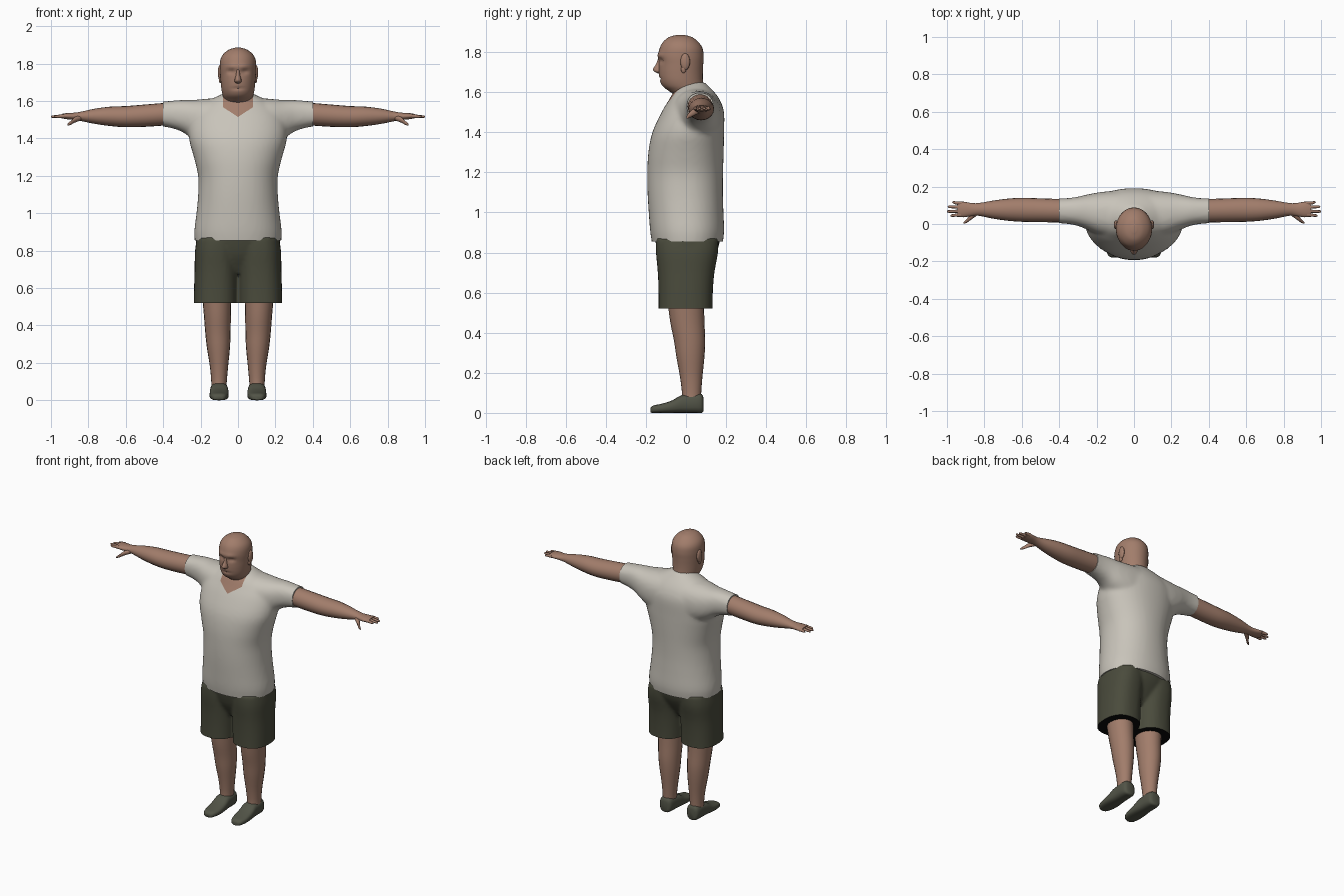
import bpy, bmesh, math
from mathutils import Vector


def material(name, rgb):
    m = bpy.data.materials.new(name)
    m.diffuse_color = (*rgb, 1)
    return m


SKIN = material("skin", (0.36, 0.205, 0.147))
SHIRT = material("off_white", (0.58, 0.55, 0.49))
SHORTS = material("olive", (0.068, 0.070, 0.045))
SHOES = material("grey_green", (0.084, 0.088, 0.063))
DARK = material("dark_lining", (0.003, 0.003, 0.003))


def finish(bm, name, mats):
    me = bpy.data.meshes.new(name)
    bmesh.ops.recalc_face_normals(bm, faces=bm.faces)
    bm.to_mesh(me)
    bm.free()
    ob = bpy.data.objects.new(name, me)
    bpy.context.collection.objects.link(ob)
    for m in mats:
        me.materials.append(m)
    return ob


def spline(rings, steps):
    """Catmull-Rom interpolation through ring tuples."""
    pts = [Vector(r) for r in rings]
    out = []
    for i in range(len(pts) - 1):
        p0, p1, p2 = pts[max(i - 1, 0)], pts[i], pts[i + 1]
        p3 = pts[min(i + 2, len(pts) - 1)]
        for k in range(steps):
            t = k / steps
            out.append(p1 + (p2 - p0) * (t / 2)
                       + (p0 * 2 - p1 * 5 + p2 * 4 - p3) * (t * t / 2)
                       + (p1 * 3 - p0 - p2 * 3 + p3) * (t ** 3 / 2))
    return out + [pts[-1]]


def loft(bm, rings, axis="z", n=24, steps=3, power=2.0, side=1):
    """Rings are (position, a_min, a_max, b_min, b_max) along an axis."""
    loops = []
    for t, a0, a1, b0, b1 in spline(rings, steps):
        loop = []
        for i in range(n):
            w = 2 * math.pi * i / n
            c, s = math.cos(w), math.sin(w)
            a = (a0 + a1) / 2 + (a1 - a0) / 2 * math.copysign(abs(c) ** (2 / power), c)
            b = (b0 + b1) / 2 + (b1 - b0) / 2 * math.copysign(abs(s) ** (2 / power), s)
            co = {"z": (side * a, b, t), "x": (side * t, a, b), "y": (side * a, t, b)}[axis]
            loop.append(bm.verts.new(co))
        loops.append(loop)
    for p, q in zip(loops, loops[1:]):
        for i in range(n):
            j = (i + 1) % n
            bm.faces.new((p[i], p[j], q[j], q[i]))
    bm.faces.new(loops[0])
    bm.faces.new(loops[-1])


def blob(bm, center, size):
    new = bmesh.ops.create_uvsphere(bm, u_segments=14, v_segments=10, radius=1)["verts"]
    for v in new:
        v.co = Vector(center) + Vector(a * b for a, b in zip(v.co, size))


def blend(ob, voxel, smooth):
    """Fuse overlapping volumes into one soft surface; returns a bmesh."""
    r = ob.modifiers.new("fuse", "REMESH")
    r.mode, r.voxel_size = "VOXEL", voxel
    s = ob.modifiers.new("soften", "SMOOTH")
    s.factor, s.iterations = 0.5, smooth
    bm = bmesh.new()
    bm.from_object(ob, bpy.context.evaluated_depsgraph_get())
    bpy.data.objects.remove(ob)
    return bm


def cut(bm, co, no, clear=False):
    return bmesh.ops.bisect_plane(bm, geom=bm.verts[:] + bm.edges[:] + bm.faces[:], dist=1e-5,
                                  plane_co=co, plane_no=no, clear_inner=clear)["geom_cut"]


# shirt: torso and sleeves fused
bm = bmesh.new()
loft(bm, [(z, -w, w, f, b) for z, w, f, b in [
    (0.82, .228, -.165, .178), (0.90, .234, -.178, .190), (1.00, .222, -.186, .187),
    (1.10, .213, -.192, .184), (1.20, .213, -.193, .185), (1.30, .236, -.188, .188),
    (1.40, .262, -.168, .190), (1.50, .255, -.122, .190), (1.56, .215, -.086, .170),
    (1.60, .160, -.062, .142), (1.635, .090, -.030, .108), (1.65, .06, -.01, .095)]], n=48, power=2.15)
for s in (1, -1):
    loft(bm, [(.08, -.08, .18, 1.34, 1.62), (.17, -.065, .172, 1.36, 1.612), (.24, -.035, .160, 1.395, 1.606),
              (.30, -.010, .146, 1.436, 1.606), (.36, .001, .138, 1.456, 1.601),
              (.405, .004, .137, 1.464, 1.597), (.43, .006, .136, 1.466, 1.595)],
         "x", n=32, power=2.3, side=s)
bm = blend(finish(bm, "shirt_base", []), 0.012, 6)
cut(bm, (0, 0, .855), (0, 0, 1), True)
for s in (1, -1):
    cut(bm, (s * .402, 0, 0), (-s, 0, 0), True)
    cut(bm, (0, 0, 1.515), (-s * .65, 0, 1))
    cut(bm, (s * .08, 0, 0), (1, 0, 0))
bmesh.ops.holes_fill(bm, edges=[e for e in bm.edges if e.is_boundary])
for f in bm.faces:
    c = f.calc_center_median()
    f.material_index = int(c.z > 1.515 + .65 * abs(c.x) and abs(c.x) < .08 and c.y < 0)
finish(bm, "shirt", [SHIRT, SKIN])

# shorts: two legs and a seat fused, with dark openings
bm = bmesh.new()
for s in (1, -1):
    loft(bm, [(.49, .004, .237, -.137, .132), (.60, .003, .235, -.137, .134), (.70, .002, .232, -.141, .142),
              (.80, .001, .230, -.150, .160), (.87, .0, .218, -.150, .162)], n=32, power=2.4, side=s)
loft(bm, [(.68, -.15, .15, -.08, .08), (.76, -.19, .19, -.125, .13),
          (.82, -.224, .224, -.145, .16), (.88, -.222, .222, -.158, .172)], n=40, power=2.1)
bm = blend(finish(bm, "shorts_base", []), 0.011, 3)
cut(bm, (0, 0, .52), (0, 0, 1), True)
caps = bmesh.ops.holes_fill(bm, edges=[e for e in bm.edges if e.is_boundary])["faces"]
for f in caps:
    f.material_index = 1
finish(bm, "shorts", [SHORTS, DARK])

# legs, shoes and arms
for s, label in ((1, "left"), (-1, "right")):
    bm = bmesh.new()
    loft(bm, [(.06, .062, .143, -.022, .076), (.10, .060, .143, -.020, .076), (.18, .053, .150, -.030, .082),
              (.28, .043, .166, -.048, .092), (.36, .040, .175, -.060, .096),
              (.45, .038, .182, -.078, .092), (.54, .036, .190, -.090, .090)], n=20, side=s)
    finish(bm, label + "_leg", [SKIN])

    bm = bmesh.new()
    loft(bm, [(-.178, .085, .122, .002, .022), (-.165, .066, .140, 0, .036), (-.12, .052, .151, 0, .046),
              (-.07, .050, .152, 0, .062), (-.03, .051, .150, 0, .085), (.0, .053, .148, 0, .093),
              (.05, .055, .147, 0, .098), (.078, .062, .140, 0, .094), (.087, .08, .125, .008, .075)],
         "y", n=20, power=2.8, side=s)
    finish(bm, label + "_shoe", [SHOES])

    bm = bmesh.new()
    loft(bm, [(.38, .008, .133, 1.470, 1.591), (.50, .010, .137, 1.462, 1.581), (.60, .012, .140, 1.460, 1.573),
              (.68, .018, .135, 1.466, 1.570), (.76, .030, .124, 1.477, 1.560), (.83, .044, .112, 1.491, 1.545),
              (.87, .042, .112, 1.498, 1.538), (.91, .036, .119, 1.502, 1.536), (.945, .040, .119, 1.508, 1.531)],
         "x", n=20, side=s)
    for y, tip, dy in ((.049, .982, -.004), (.069, 1.0, -.002), (.090, .996, .002), (.110, .972, .006)):
        loft(bm, [(.925, y - .011, y + .011, 1.508, 1.531), (.955, y + dy / 2 - .008, y + dy / 2 + .008, 1.509, 1.527),
                  (tip - .008, y + dy - .007, y + dy + .007, 1.510, 1.523),
                  (tip, y + dy - .002, y + dy + .002, 1.514, 1.518)], "x", n=8, steps=2, side=s)
    loft(bm, [(.84, .045, .08, 1.495, 1.525), (.872, .022, .055, 1.484, 1.515),
              (.895, .006, .026, 1.472, 1.494), (.912, .001, .010, 1.468, 1.478)], "x", n=10, side=s)
    finish(bm, label + "_arm", [SKIN])

# head and neck, with eye hollows, brow and mouth shaped in
bm = bmesh.new()
loft(bm, [(z, -w, w, f, b) for z, w, f, b in [
    (1.53, .078, -.06, .10), (1.58, .070, -.055, .095), (1.605, .074, -.084, .090), (1.63, .082, -.116, .087),
    (1.66, .088, -.131, .084), (1.70, .092, -.136, .084), (1.74, .095, -.136, .086), (1.78, .097, -.139, .088),
    (1.82, .094, -.131, .082), (1.85, .079, -.115, .062), (1.875, .048, -.085, .030),
    (1.886, .012, -.045, -.01)]], n=40, steps=5)
for v in bm.verts:
    if v.co.y < -.05:
        x, z = abs(v.co.x), v.co.z
        v.co.y += .014 * math.exp(-((x - .036) / .018) ** 2 - ((z - 1.757) / .013) ** 2)
        v.co.y += .007 * math.exp(-(x / .03) ** 2 - ((z - 1.667) / .007) ** 2)
        v.co.y -= .006 * math.exp(-((x - .03) / .03) ** 2 - ((z - 1.785) / .012) ** 2)
finish(bm, "head", [SKIN])

# nose
bm = bmesh.new()
loft(bm, [(1.694, -.010, .010, -.140, -.11), (1.704, -.019, .019, -.161, -.11), (1.718, -.017, .017, -.164, -.11),
          (1.74, -.011, .011, -.150, -.11), (1.77, -.009, .009, -.139, -.11)], n=14)
finish(bm, "nose", [SKIN])

# ears
for s, label in ((1, "left"), (-1, "right")):
    bm = bmesh.new()
    blob(bm, (s * .096, -.004, 1.752), (.012, .024, .042))
    blob(bm, (s * .094, -.012, 1.715), (.009, .013, .020))
    finish(bm, label + "_ear", [SKIN])

# soft shading with sharp hems
for ob in bpy.data.objects:
    ob.select_set(True)
    bpy.context.view_layer.objects.active = ob
bpy.ops.object.shade_smooth_by_angle(angle=math.radians(50))
